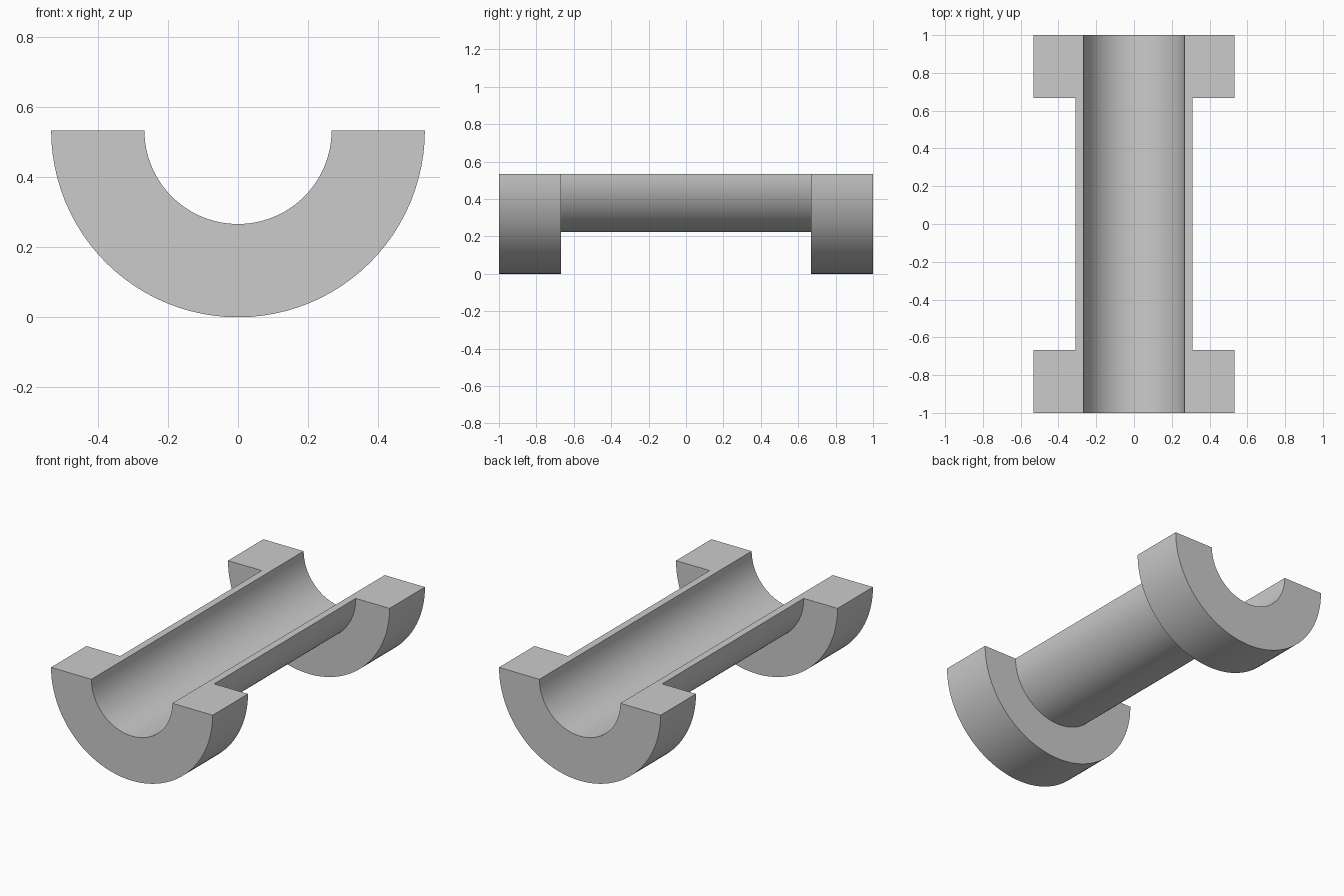
import bpy
import bmesh
from math import pi, cos, sin, radians

old = bpy.data.objects.get("Cube")
if old:
    bpy.data.objects.remove(old, do_unlink=True)

BORE, TUBE, FLANGE = 0.267, 0.31, 0.533   # radii
HALF, INNER = 1.0, 0.667                  # end and flange shoulder along y
STEPS = 48

grey = bpy.data.materials.new("plain_grey")
grey.use_nodes = True
colour = (0.6, 0.6, 0.6, 1.0)
grey.diffuse_color = colour
grey.node_tree.nodes["Principled BSDF"].inputs["Base Color"].default_value = colour

# Spool section as (radius, y), swept through the lower half turn
profile = [(BORE, -HALF), (FLANGE, -HALF), (FLANGE, -INNER), (TUBE, -INNER),
           (TUBE, INNER), (FLANGE, INNER), (FLANGE, HALF), (BORE, HALF)]

bm = bmesh.new()
rings = []
for i in range(STEPS + 1):
    a = pi + pi * i / STEPS
    rings.append([bm.verts.new((r * cos(a), y, FLANGE + r * sin(a))) for r, y in profile])

# Curved walls and flange sides
n = len(profile)
for r0, r1 in zip(rings, rings[1:]):
    for j in range(n):
        k = (j + 1) % n
        bm.faces.new((r0[j], r0[k], r1[k], r1[j]))

# Flat cut faces on top
bm.faces.new(rings[0])
bm.faces.new(rings[-1])
bmesh.ops.recalc_face_normals(bm, faces=bm.faces)

mesh = bpy.data.meshes.new("half_spool")
bm.to_mesh(mesh)
bm.free()
mesh.materials.append(grey)
spool = bpy.data.objects.new("half_spool", mesh)
bpy.context.collection.objects.link(spool)

# Smooth curves with crisp rims
bpy.context.view_layer.objects.active = spool
spool.select_set(True)
bpy.ops.object.shade_smooth_by_angle(angle=radians(30))
